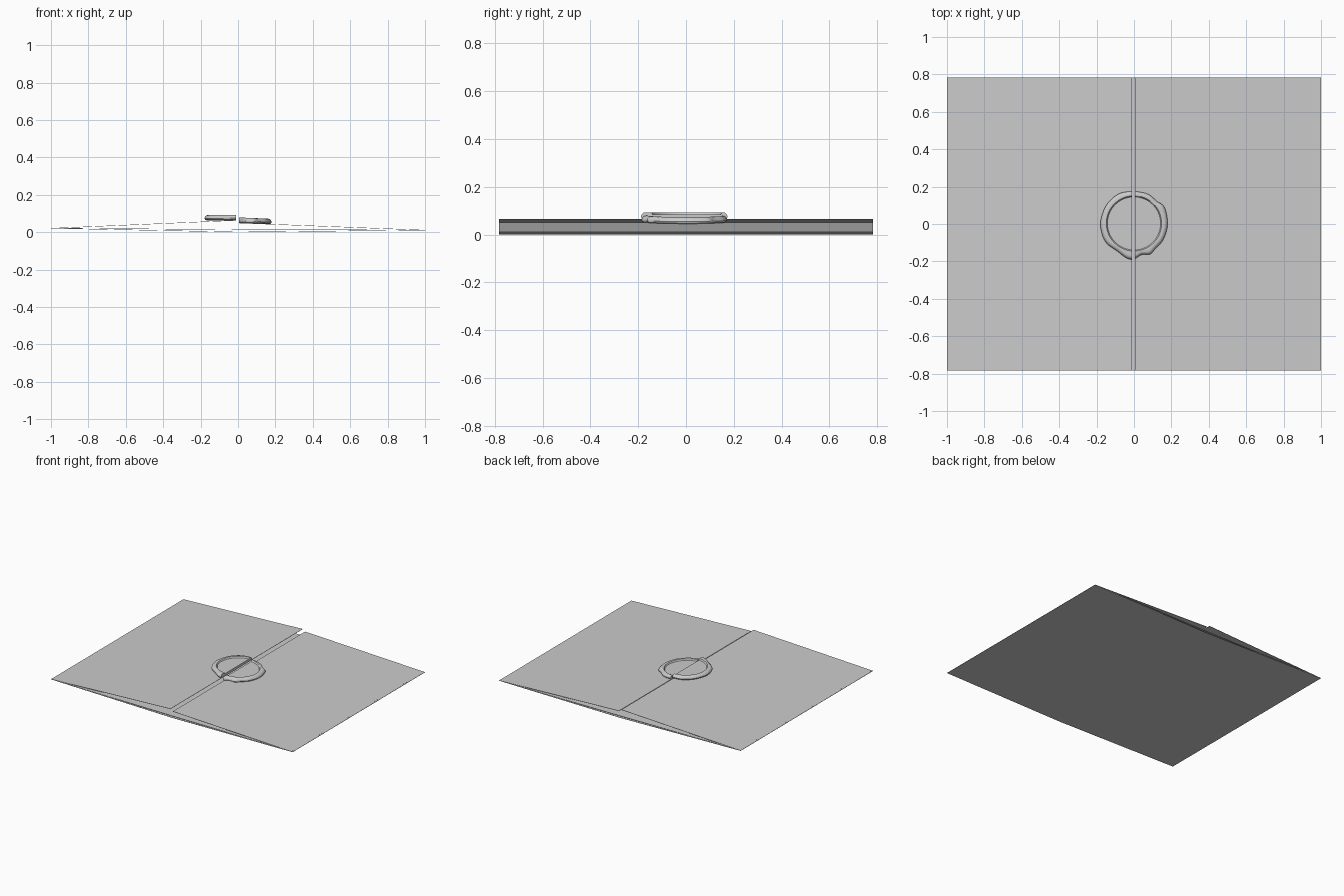
import bpy, bmesh
from mathutils import Vector

cube = bpy.data.objects.get("Cube")
if cube:
    bpy.data.objects.remove(cube)

mat = bpy.data.materials.new("pale grey")
mat.use_nodes = True
grey = (0.6, 0.6, 0.6, 1)
mat.diffuse_color = grey
mat.node_tree.nodes["Principled BSDF"].inputs["Base Color"].default_value = grey

DEPTH = 0.782    # half length of the paper along y
THICK = 0.002    # paper thickness


def add_object(name, bm, smooth=False):
    bmesh.ops.recalc_face_normals(bm, faces=bm.faces)
    mesh = bpy.data.meshes.new(name)
    bm.to_mesh(mesh)
    bm.free()
    mesh.materials.append(mat)
    obj = bpy.data.objects.new(name, mesh)
    bpy.context.collection.objects.link(obj)
    if smooth:
        bpy.ops.object.select_all(action="DESELECT")
        obj.select_set(True)
        bpy.context.view_layer.objects.active = obj
        bpy.ops.object.shade_smooth_by_angle(angle=0.7)
    return obj


def paper(name, profile):
    """Thin sheet: an x-z profile carried along y."""
    bm = bmesh.new()
    outline = profile + [(x, z + THICK) for x, z in reversed(profile)]
    front = bm.faces.new([bm.verts.new((x, -DEPTH, z)) for x, z in outline])
    moved = bmesh.ops.extrude_face_region(bm, geom=[front])["geom"]
    verts = [v for v in moved if isinstance(v, bmesh.types.BMVert)]
    bmesh.ops.translate(bm, verts=verts, vec=(0, 2 * DEPTH, 0))
    if front not in bm.faces:
        front = None
    bmesh.ops.holes_fill(bm, edges=bm.edges)
    return add_object(name, bm)


# Folded paper: back panel and two flaps that meet along the middle
paper("back_panel", [(-1, 0.02), (0, 0.0), (1, 0.01)])
paper("inner_sheet", [(-0.99, 0.0205), (0, 0.013), (0.99, 0.0105)])
paper("right_flap", [(-1, 0.02), (-0.012, 0.062)])
paper("left_flap", [(1, 0.01), (0.008, 0.048)])

# Uneven outline of the wax seal, counter-clockwise
WAX = [(0.18, 0), (0.163, 0.09), (0.125, 0.12), (0.075, 0.16), (0, 0.174),
       (-0.08, 0.162), (-0.145, 0.105), (-0.178, 0.02), (-0.172, -0.05),
       (-0.145, -0.105), (-0.09, -0.145), (-0.04, -0.182), (0, -0.188),
       (0.04, -0.165), (0.086, -0.162), (0.112, -0.135), (0.157, -0.083)]


def smooth_loop(points, steps=5):
    """Closed curve through the points."""
    p = [Vector(q) for q in points]
    n = len(p)
    out = []
    for i in range(n):
        a, b, c, d = (p[(i + k) % n] for k in (-1, 0, 1, 2))
        for s in range(steps):
            t = s / steps
            out.append(0.5 * (2 * b + (c - a) * t + (2 * a - 5 * b + 4 * c - d) * t ** 2
                              + (3 * b - a - 3 * c + d) * t ** 3))
    return out


LOOP = smooth_loop(WAX)


def seal_half(name, side, gap, height, slope):
    """One half of the broken seal, with a raised rim and a sunken round middle."""
    bm = bmesh.new()
    rings = []
    for inset, z in [(0.012, 0), (0.003, 0.004), (0, 0.011), (0.003, 0.02),
                     (0.011, 0.027), (0.02, 0.029)]:
        rings.append([p - p.normalized() * inset for p in LOOP])
        rings[-1] = [(p.x, p.y, z) for p in rings[-1]]
    for radius, z in [(0.148, 0.028), (0.142, 0.019)]:
        disc = [p.normalized() * radius for p in LOOP]
        rings.append([(p.x, p.y + 0.003, z) for p in disc])
    rings = [[bm.verts.new(co) for co in ring] for ring in rings]
    n = len(LOOP)
    for low, high in zip(rings, rings[1:]):
        for i in range(n):
            j = (i + 1) % n
            bm.faces.new((low[i], low[j], high[j], high[i]))
    bm.faces.new(rings[-1])
    bm.faces.new(rings[0][::-1])
    cut = bmesh.ops.bisect_plane(bm, geom=bm.verts[:] + bm.edges[:] + bm.faces[:],
                                 plane_co=(gap, 0, 0), plane_no=(side, 0, 0),
                                 clear_inner=True)["geom_cut"]
    edges = [e for e in cut if isinstance(e, bmesh.types.BMEdge)]
    bmesh.ops.edgeloop_fill(bm, edges=edges)
    for v in bm.verts:
        v.co.z += height + slope * abs(v.co.x)
    return add_object(name, bm, smooth=True)


seal_half("right_seal_half", -1, -0.01, 0.064, -0.005)
seal_half("left_seal_half", 1, 0.006, 0.05, -0.04)
